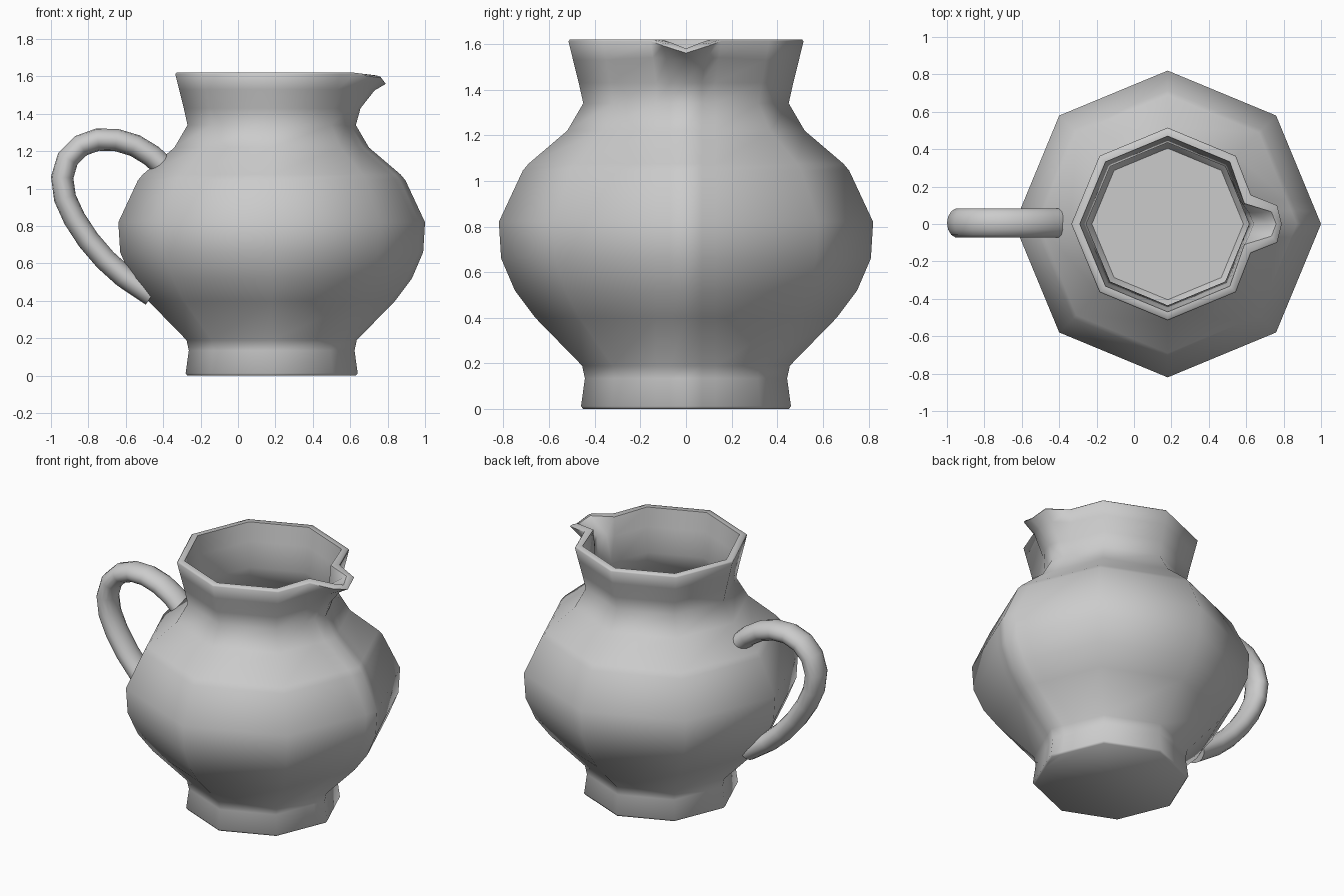
import bpy, bmesh, math
from mathutils import Vector

cube = bpy.data.objects.get("Cube")
if cube:
    bpy.data.objects.remove(cube, do_unlink=True)

CX = 0.18  # axis of the jug body


def make_material(name, colour):
    mat = bpy.data.materials.new(name)
    mat.use_nodes = True
    mat.diffuse_color = colour
    mat.node_tree.nodes["Principled BSDF"].inputs["Base Color"].default_value = colour
    return mat


clay = make_material("grey clay", (0.6, 0.6, 0.6, 1))


def finish(bm, name, angle):
    bmesh.ops.recalc_face_normals(bm, faces=bm.faces)
    mesh = bpy.data.meshes.new(name)
    bm.to_mesh(mesh)
    bm.free()
    mesh.materials.append(clay)
    obj = bpy.data.objects.new(name, mesh)
    bpy.context.collection.objects.link(obj)
    bpy.ops.object.select_all(action="DESELECT")
    obj.select_set(True)
    bpy.context.view_layer.objects.active = obj
    bpy.ops.object.shade_smooth_by_angle(angle=math.radians(angle))
    return obj


def bridge(bm, a, b):
    n = len(a)
    for i in range(n):
        bm.faces.new((a[i], a[(i + 1) % n], b[(i + 1) % n], b[i]))


def jug_ring(bm, r, z, spout=None):
    """Octagon with extra columns around the +x corner for the spout."""
    if spout is None:
        k = math.tan(math.pi / 8)
        spout = [(r - k * y, y, z) for y in (0, 0.07, 0.13)]
    tip, cheek, root = spout
    corners = [(r * math.cos(i * math.pi / 4), r * math.sin(i * math.pi / 4), z)
               for i in range(1, 8)]
    flip = lambda p: (p[0], -p[1], p[2])
    pts = [tip, cheek, root] + corners + [flip(root), flip(cheek)]
    return [bm.verts.new((CX + x, y, h)) for x, y, h in pts]


# Jug body: outside wall up, over the rim, inside wall down
profile = [
    (0.45, 0), (0.46, 0.012), (0.443, 0.135), (0.455, 0.19),
    (0.66, 0.40), (0.75, 0.52), (0.81, 0.66), (0.82, 0.82),
    (0.715, 1.045), (0.69, 1.075), (0.52, 1.22), (0.45, 1.34),
    (0.47, 1.43, [(0.475, 0, 1.43), (0.455, 0.07, 1.43), (0.41, 0.13, 1.43)]),
    (0.495, 1.53, [(0.55, 0, 1.525), (0.52, 0.085, 1.535), (0.425, 0.145, 1.54)]),
    (0.515, 1.612, [(0.61, 0, 1.56), (0.585, 0.1, 1.592), (0.445, 0.155, 1.612)]),
    (0.508, 1.62, [(0.605, 0, 1.567), (0.58, 0.095, 1.6), (0.44, 0.15, 1.62)]),
    (0.47, 1.62, [(0.58, 0, 1.58), (0.555, 0.065, 1.606), (0.41, 0.11, 1.62)]),
    (0.455, 1.5, [(0.46, 0, 1.52), (0.435, 0.06, 1.52), (0.405, 0.1, 1.5)]),
    (0.435, 1.34), (0.48, 1.22), (0.65, 1.06), (0.78, 0.82),
    (0.71, 0.52), (0.43, 0.19), (0.405, 0.15),
]
bm = bmesh.new()
rings = [jug_ring(bm, *row) for row in profile]
for low, high in zip(rings, rings[1:]):
    bridge(bm, low, high)
bm.faces.new(rings[0])
bm.faces.new(rings[-1])
finish(bm, "jug_body", 55)

# Handle: oval tube swept along an arch on the -x side
path = [Vector((x, 0.005, z)) for x, z in (
    (-0.38, 1.10), (-0.46, 1.175), (-0.55, 1.23), (-0.65, 1.26), (-0.75, 1.262),
    (-0.84, 1.23), (-0.91, 1.16), (-0.94, 1.06), (-0.925, 0.95),
    (-0.875, 0.84), (-0.80, 0.725), (-0.71, 0.62), (-0.61, 0.53), (-0.46, 0.43))]
bm = bmesh.new()
tube, sides = [], 14
for i, p in enumerate(path):
    tangent = (path[min(i + 1, len(path) - 1)] - path[max(i - 1, 0)]).normalized()
    across = Vector((0, 1, 0))
    normal = tangent.cross(across)
    ring = []
    for k in range(sides):
        a = 2 * math.pi * k / sides
        ring.append(bm.verts.new(p + normal * 0.06 * math.cos(a) + across * 0.08 * math.sin(a)))
    tube.append(ring)
for a, b in zip(tube, tube[1:]):
    bridge(bm, a, b)
bm.faces.new(tube[0])
bm.faces.new(tube[-1])
finish(bm, "handle", 55)
